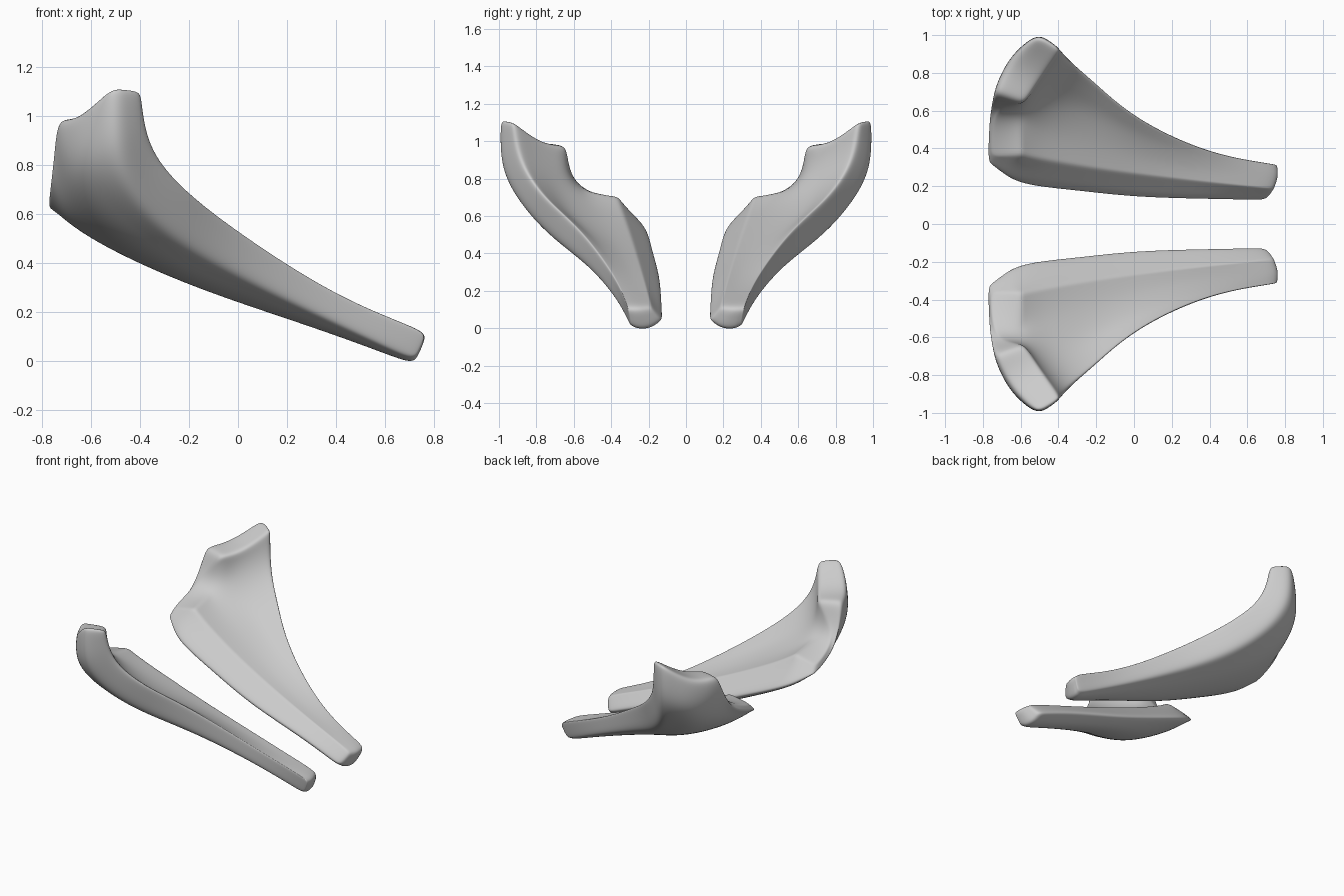
import bpy, bmesh

if "Cube" in bpy.data.objects:
    bpy.data.objects.remove(bpy.data.objects["Cube"])

# Rails running from the narrow tip to the broad back end (x, y, z)
inner_edge = [(.70, .118, .04), (.4, .120, .165), (0, .125, .28), (-.3, .158, .40),
              (-.60, .180, .52), (-.70, .24, .565), (-.775, .315, .615)]
ridge = [(.745, .185, .12), (.4, .22, .25), (0, .265, .405), (-.28, .305, .53),
         (-.5, .345, .64), (-.60, .365, .705), (-.76, .36, .67)]
floor = [(.775, .25, .115), (.4, .27, .25), (0, .36, .42), (-.26, .44, .54),
         (-.49, .50, .65), (-.60, .58, .735), (-.75, .62, .76)]
wall_foot = [(.775, .28, .115), (.4, .32, .255), (0, .46, .465), (-.24, .60, .58),
             (-.46, .66, .71), (-.57, .655, .84), (-.58, .635, .975)]
rim_top = [(.77, .315, .115), (.4, .367, .26), (0, .56, .53), (-.2, .75, .69),
           (-.325, .855, .83), (-.37, .905, .96), (-.385, .925, 1.11)]
rim_bottom = [(.72, .298, .005), (.4, .37, .155), (0, .54, .345), (-.28, .765, .505),
              (-.44, .92, .68), (-.50, 1.02, .87), (-.51, 1.015, 1.14)]
outer_hull = [(.72, .25, -.018), (.4, .30, .11), (0, .38, .26), (-.28, .52, .365),
              (-.55, .67, .515), (-.72, .80, .73), (-.745, .69, .99)]
keel = [(.715, .18, -.015), (.4, .2, .095), (0, .22, .22), (-.3, .29, .33),
        (-.57, .37, .455), (-.71, .47, .56), (-.77, .60, .70)]


def between(a, b, end):
    """Rail halfway between two others, with its own end point."""
    return [tuple((p + q) / 2 for p, q in zip(u, v)) for u, v in zip(a, b)][:-1] + [end]


wall_mid = between(wall_foot, rim_top, (-.50, .765, .985))
hull_mid = between(rim_bottom, outer_hull, (-.665, .87, .985))
hull_mid[5] = (-.645, .94, .80)
rails = [inner_edge, ridge, floor, wall_foot, wall_mid,
         rim_top, rim_bottom, hull_mid, outer_hull, keel]
sharpness = [.35, .55, 0, 0, 0, .4, .25, 0, 0, 0]

# Skin the rails into a closed control cage
bm = bmesh.new()
crease = bm.edges.layers.float.new("crease_edge")
grid = [[bm.verts.new(p) for p in rail] for rail in rails]
n, last = len(rails), len(inner_edge) - 1
for i in range(n):
    a, b = grid[i], grid[(i + 1) % n]
    for k in range(last):
        bm.faces.new((a[k], a[k + 1], b[k + 1], b[k]))
for k in (0, last):
    for quad in ((4, 5, 6, 7), (3, 4, 7, 8), (2, 3, 8, 9), (0, 1, 2, 9)):
        bm.faces.new([grid[i][k] for i in quad])


def set_crease(v1, v2, value):
    bm.edges.get((v1, v2))[crease] = value


# Firm up the long edges, both end outlines, the back bevel and the notch
for i in range(n):
    for k in range(last):
        set_crease(grid[i][k], grid[i][k + 1], sharpness[i])
    for k, value in ((0, .4), (last, .4)):
        set_crease(grid[i][k], grid[(i + 1) % n][k], value)
set_crease(grid[1][5], grid[2][5], .45)
set_crease(grid[3][last], grid[8][last], .4)
for i in (3, 8):
    set_crease(grid[i][last - 1], grid[i][last], .3)
bmesh.ops.recalc_face_normals(bm, faces=bm.faces)
for f in bm.faces:
    f.smooth = True

mesh = bpy.data.meshes.new("curved_blades")
bm.to_mesh(mesh)
bm.free()
blades = bpy.data.objects.new("curved_blades", mesh)
bpy.context.collection.objects.link(blades)

# Mirror to the other side, then smooth
mirror = blades.modifiers.new("mirror", 'MIRROR')
mirror.use_axis = (False, True, False)
mirror.use_mirror_merge = False
subsurf = blades.modifiers.new("smooth", 'SUBSURF')
subsurf.levels = subsurf.render_levels = 4
